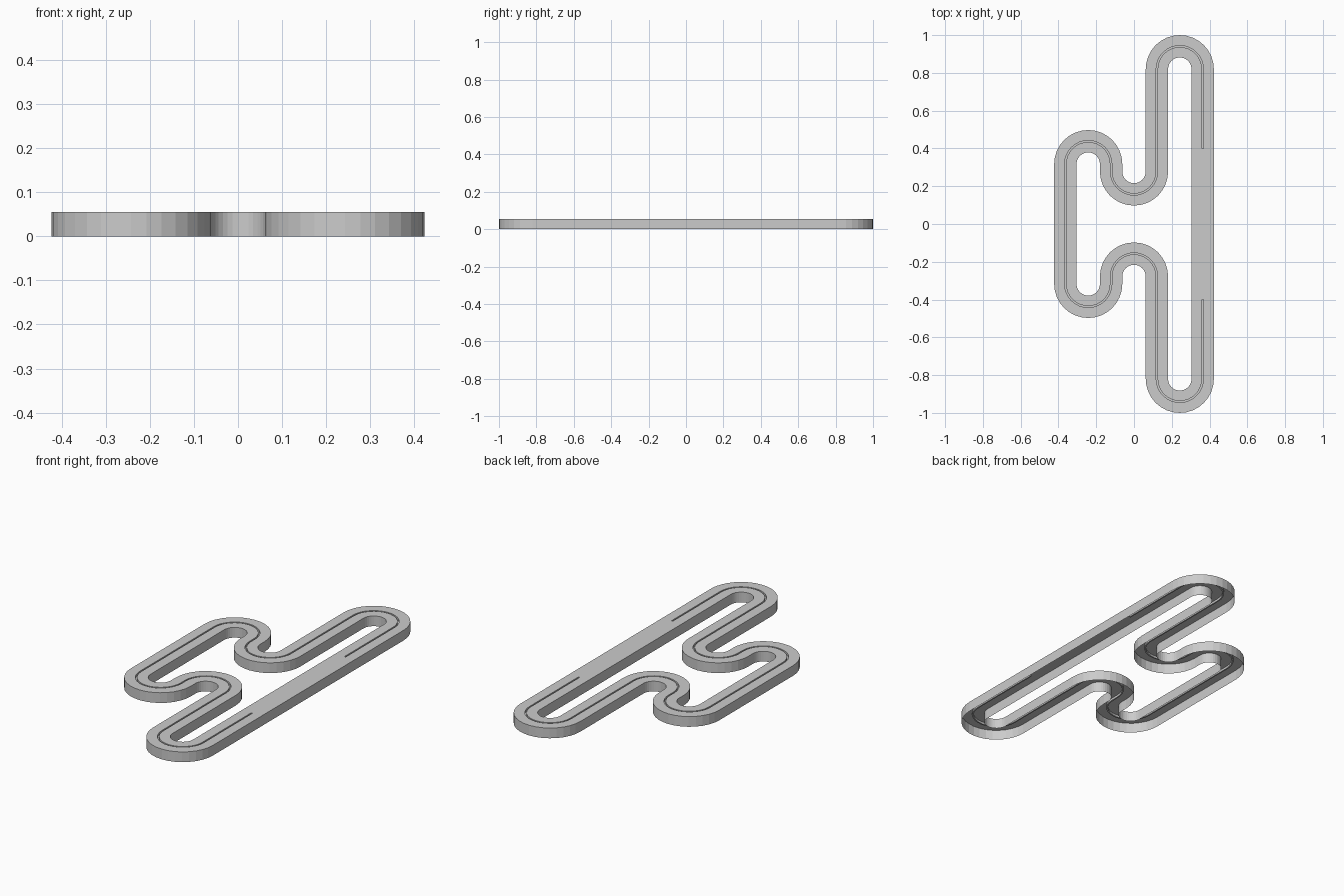
import bpy, bmesh, math
from mathutils import Vector

if "Cube" in bpy.data.objects:
    bpy.data.objects.remove(bpy.data.objects["Cube"])

R = 0.1212         # centreline bend radius
HALF = 0.0592      # half width of the track
H = 0.0555         # height of the deck
SLOT = 0.004       # half width of the guide slot
DEPTH = 0.012      # slot depth
SEG = 16           # segments per half turn


def bend(cx, cy, sign):
    """Half turn from right to left; sign +1 goes over the top, -1 under."""
    out = []
    for i in range(SEG + 1):
        a = math.pi * i / SEG
        c, s = math.cos(a), sign * math.sin(a)
        out.append((cx + R * c, cy + R * s, c, s, sign))
    # position plus left-hand normal pointing along the travel direction's left
    return [(x, y, -c * sg, -s * sg, DEPTH) for x, y, c, s, sg in out]


# Upper half of the circuit: plain straight, slot start, then three bends
half = [(3 * R, 0.40, -1, 0, 0), (3 * R, 0.40, -1, 0, DEPTH)]
half += bend(2 * R, 0.8196, 1) + bend(0, 0.278, -1) + bend(-2 * R, 0.317, 1)

# Lower half mirrors the upper half in y, travelled backwards
path = half + [(x, -y, nx, -ny, d) for x, y, nx, ny, d in reversed(half)]

# Sweep the open-bottomed slotted cross-section around the circuit
bm = bmesh.new()
rings = []
for x, y, nx, ny, d in path:
    profile = [(-HALF, 0), (-HALF, H), (-SLOT, H), (-SLOT, H - d),
               (SLOT, H - d), (SLOT, H), (HALF, H), (HALF, 0)]
    rings.append([bm.verts.new((x + nx * o, y + ny * o, z)) for o, z in profile])
for a, b in zip(rings, rings[1:] + rings[:1]):
    for k in range(len(a) - 1):
        bm.faces.new((a[k], b[k], b[k + 1], a[k + 1]))

# Weld the closed ends of the slot and make the deck face up
bmesh.ops.remove_doubles(bm, verts=bm.verts, dist=1e-5)
bm.normal_update()
if sum(f.normal.z * f.calc_area() for f in bm.faces) < 0:
    bmesh.ops.reverse_faces(bm, faces=bm.faces)

mesh = bpy.data.meshes.new("slot_track")
bm.to_mesh(mesh)
bm.free()
track = bpy.data.objects.new("slot_track", mesh)
bpy.context.collection.objects.link(track)
